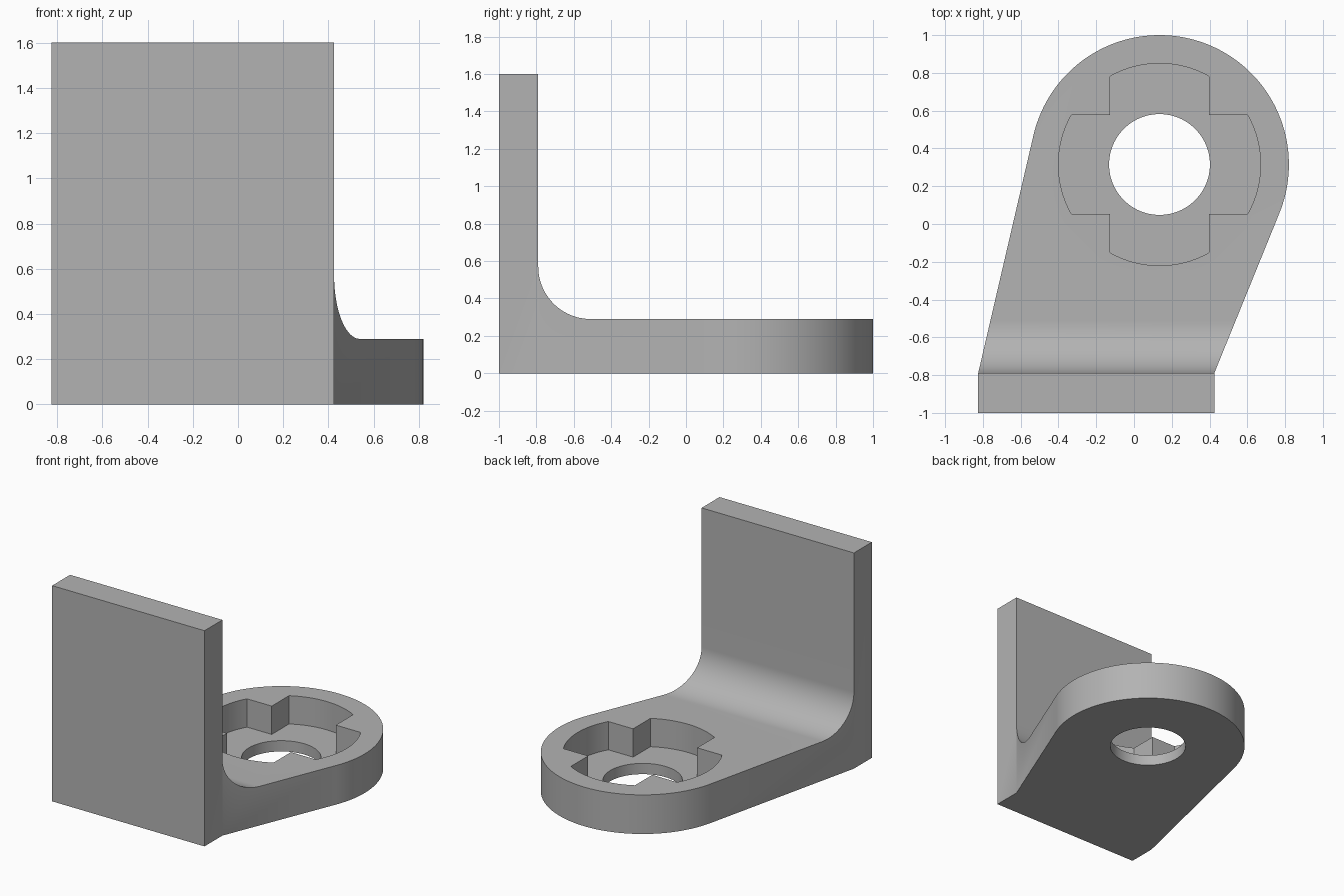
import bpy, bmesh
from math import sin, cos, pi, asin, acos, atan2, hypot, radians
from mathutils import Vector

cube = bpy.data.objects.get("Cube")
if cube:
    bpy.data.objects.remove(cube, do_unlink=True)

# Main dimensions
LEFT, RIGHT = -0.825, 0.425
BACK = -0.79
BASE, TOP = 0.29, 1.6
FILLET = 0.28
CX, CY, R = 0.135, 0.315, 0.685
HOLE_R, POCKET_R, ARM = 0.267, 0.535, 0.263
FLOOR = 0.08


def arc(cx, cy, r, a0, a1, n):
    return [(cx + r * cos(a0 + (a1 - a0) * i / n),
             cy + r * sin(a0 + (a1 - a0) * i / n)) for i in range(n + 1)]


def prism(name, points, offset):
    """Closed solid swept from a planar 3D outline."""
    bm = bmesh.new()
    face = bm.faces.new([bm.verts.new(p) for p in points])
    swept = bmesh.ops.extrude_face_region(bm, geom=[face])["geom"]
    verts = [g for g in swept if isinstance(g, bmesh.types.BMVert)]
    bmesh.ops.translate(bm, verts=verts, vec=Vector(offset))
    bmesh.ops.recalc_face_normals(bm, faces=bm.faces)
    mesh = bpy.data.meshes.new(name)
    bm.to_mesh(mesh)
    bm.free()
    obj = bpy.data.objects.new(name, mesh)
    bpy.context.collection.objects.link(obj)
    return obj


def upright(name, outline, z0, z1):
    return prism(name, [(x, y, z0) for x, y in outline], (0, 0, z1 - z0))


def boolean(target, cutter, operation):
    mod = target.modifiers.new(cutter.name, "BOOLEAN")
    mod.operation, mod.solver, mod.object = operation, "EXACT", cutter
    bpy.context.view_layer.objects.active = target
    bpy.ops.object.modifier_apply(modifier=mod.name)
    bpy.data.objects.remove(cutter, do_unlink=True)


def tangent_angle(x, y, side):
    """Angle on the round end where a line from (x, y) touches it."""
    dx, dy = x - CX, y - CY
    return atan2(dy, dx) + side * acos(R / hypot(dx, dy))


# L-shaped side profile with an inner fillet, swept across the width
inner = arc(BACK + FILLET, BASE + FILLET, FILLET, -pi / 2, -pi, 32)
profile = [(-1, 0), (1.2, 0), (1.2, BASE)] + inner + [(BACK, TOP), (-1, TOP)]
bracket = prism("angle_bracket", [(-1, y, z) for y, z in profile], (2, 0, 0))

# Plan outline: straight plate tapering onto the round end
start = tangent_angle(RIGHT, BACK, 1)
end = tangent_angle(LEFT, BACK, -1)
end += 2 * pi if end < start else 0
plan = [(LEFT, BACK), (LEFT, -1.2), (RIGHT, -1.2), (RIGHT, BACK)]
plan += arc(CX, CY, R, start, end, 96)
boolean(bracket, upright("plan_cutter", plan, -0.5, 2), "INTERSECT")

# Cross-shaped pocket with rounded arm ends
half = asin(ARM / POCKET_R)
corner = hypot(ARM, ARM)
cross = []
for k in range(4):
    a = k * pi / 2
    cross += arc(CX, CY, POCKET_R, a - half, a + half, 20)
    cross.append((CX + corner * cos(a + pi / 4), CY + corner * sin(a + pi / 4)))
boolean(bracket, upright("pocket_cutter", cross, FLOOR, 1), "DIFFERENCE")

# Round through hole
ring = arc(CX, CY, HOLE_R, 0, 2 * pi, 96)[:-1]
boolean(bracket, upright("hole_cutter", ring, -0.5, 1), "DIFFERENCE")

# Plain grey finish
grey = bpy.data.materials.new("plain_grey")
grey.use_nodes = True
color = (0.45, 0.45, 0.45, 1)
grey.diffuse_color = color
grey.node_tree.nodes["Principled BSDF"].inputs["Base Color"].default_value = color
bracket.data.materials.clear()
bracket.data.materials.append(grey)
for poly in bracket.data.polygons:
    poly.material_index = 0

bpy.ops.object.select_all(action="DESELECT")
bracket.select_set(True)
bpy.context.view_layer.objects.active = bracket
bpy.ops.object.shade_smooth_by_angle(angle=radians(30))
